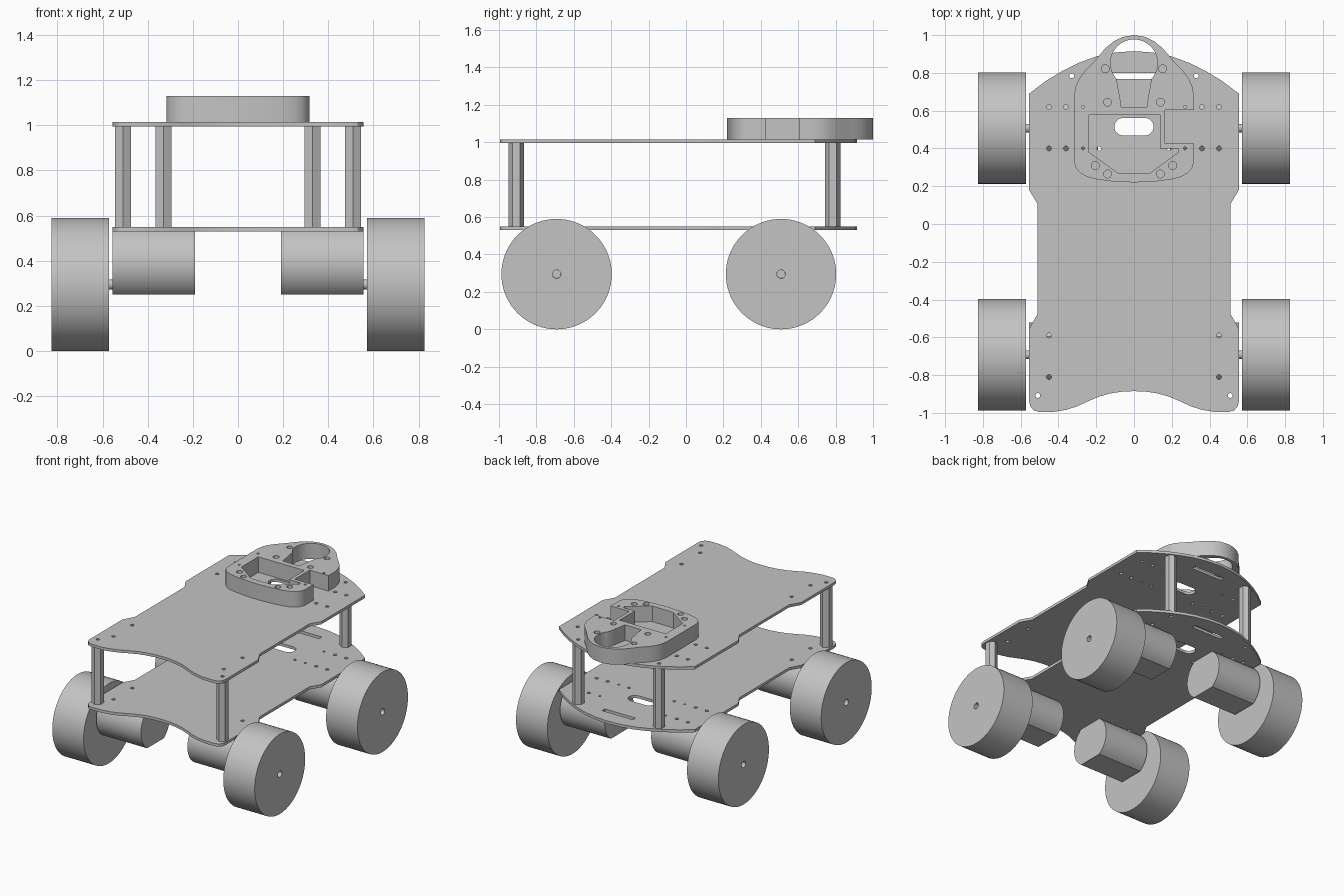
import bpy, bmesh, math
from math import pi, cos, sin, radians

cube = bpy.data.objects.get("Cube")
if cube:
    bpy.data.objects.remove(cube, do_unlink=True)

grey = bpy.data.materials.new("plain_grey")
grey.use_nodes = True
COLOUR = (0.55, 0.55, 0.55, 1)
grey.diffuse_color = COLOUR
grey.node_tree.nodes["Principled BSDF"].inputs["Base Color"].default_value = COLOUR


def arc(cx, cy, r, a0=0, a1=360, n=16):
    """Points on an arc; a full circle leaves out the repeated end."""
    steps = n if abs(a1 - a0) == 360 else n - 1
    return [(cx + r * cos(radians(a0 + (a1 - a0) * i / steps)),
             cy + r * sin(radians(a0 + (a1 - a0) * i / steps))) for i in range(n)]


def mirrored(half):
    """Close a right-hand half profile with its mirror image."""
    return half + [(-x, y) for x, y in reversed(half) if abs(x) > 1e-6]


def extrude(name, loops, depth, loc, sideways=False):
    """Extrude an outline (first loop) with holes (other loops), centred on loc."""
    curve = bpy.data.curves.new(name, 'CURVE')
    curve.dimensions = '2D'
    curve.fill_mode = 'BOTH'
    curve.extrude = depth / 2
    for loop in loops:
        s = curve.splines.new('POLY')
        s.points.add(len(loop) - 1)
        for p, (x, y) in zip(s.points, loop):
            p.co = (x, y, 0, 1)
        s.use_cyclic_u = True
    tmp = bpy.data.objects.new(name + "_tmp", curve)
    bpy.context.collection.objects.link(tmp)
    dg = bpy.context.evaluated_depsgraph_get()
    mesh = bpy.data.meshes.new_from_object(tmp.evaluated_get(dg))
    bpy.data.objects.remove(tmp, do_unlink=True)
    bpy.data.curves.remove(curve)
    bm = bmesh.new()
    bm.from_mesh(mesh)
    bmesh.ops.remove_doubles(bm, verts=bm.verts, dist=0.0002)
    bmesh.ops.recalc_face_normals(bm, faces=bm.faces)
    bm.to_mesh(mesh)
    bm.free()
    mesh.materials.clear()
    mesh.materials.append(grey)
    ob = bpy.data.objects.new(name, mesh)
    bpy.context.collection.objects.link(ob)
    ob.location = loc
    if sideways:  # extrusion runs along x
        ob.rotation_euler = (pi / 2, 0, pi / 2)
    bpy.ops.object.select_all(action='DESELECT')
    ob.select_set(True)
    bpy.context.view_layer.objects.active = ob
    bpy.ops.object.shade_smooth_by_angle(angle=radians(30))
    return ob


# Deck plates: scalloped end, waisted sides, bowed end
deck = mirrored([
    (0, -.885), (.06, -.887), (.12, -.896), (.18, -.912), (.24, -.937), (.30, -.965),
    (.36, -.984), (.42, -.994), (.50, -.995), (.53, -.987), (.548, -.968), (.555, -.94),
    (.555, -.555), (.51, -.475), (.51, .105), (.555, .18), (.555, .69),
    (.47, .755), (.38, .81), (.29, .854), (.20, .887), (.10, .908), (0, .915)])
round_slot = arc(.057, .515, .047, -90, 90, 10) + arc(-.057, .515, .047, 90, 270, 10)
thin_slot = [(-.125, .767), (.125, .767), (.125, .80), (-.125, .80)]
STANDOFFS = [(.33, .785), (.51, -.908)]
hole_spots = [(.45, .62, .013), (.36, .62, .013), (.27, .62, .008),
              (.45, .40, .013), (.36, .40, .013), (.27, .40, .008), (.185, .40, .011),
              (.45, -.59, .013), (.45, -.81, .013)]
hole_spots += [(x, y, .013) for x, y in STANDOFFS]
deck_holes = [arc(s * x, y, r, n=12) for x, y, r in hole_spots for s in (1, -1)]
for name, z in (("lower_deck", .54), ("upper_deck", 1.005)):
    extrude(name, [deck, round_slot, thin_slot] + deck_holes, .02, (0, 0, z))

# Hollow hexagonal standoffs
for end, (x, y) in zip(("rear", "front"), STANDOFFS):
    for side, s in (("left", 1), ("right", -1)):
        extrude(f"standoff_{end}_{side}", [arc(0, 0, .041, 90, 450, 6), arc(0, 0, .013, n=12)],
                .445, (s * x, y, .7725))

# Sensor housing: ring at one end, notch in one side, open pocket
housing = [
    (0, .22), (.12, .226), (.20, .237), (.25, .25), (.285, .27), (.307, .295), (.317, .33),
    (.317, .427), (.165, .427), (.165, .603), (.317, .603), (.317, .68), (.308, .73),
    (.29, .77), (.26, .81), (.22, .85), (.185, .892), (.15, .932), (.11, .965),
    (.06, .99), (0, 1.0)]
left_half = [(-x, y) for x, y in reversed(housing)
             if x > 0 and not (.42 < y < .61)]
ring_hole = (arc(0, .852, .125, -42, 222, 33)
             + [(-.082, .71), (-.073, .66), (-.067, .617), (.067, .617), (.073, .66), (.082, .71)])
pocket = [(-.238, .577), (.138, .577), (.138, .40), (.235, .40), (.235, .38),
          (.085, .27), (-.085, .27), (-.238, .38)]
housing_spots = [(.152, .822, .021), (.14, .645, .021), (.205, .31, .021),
                 (.14, .265, .021), (.27, .62, .008), (.27, .40, .008)]
housing_holes = [arc(s * x, y, r, n=14) for x, y, r in housing_spots for s in (1, -1)]
extrude("sensor_housing", [housing + left_half, ring_hole, pocket] + housing_holes,
        .115, (0, 0, 1.0725))

# Wheels, axles and flat-topped motors
WHEEL_R = .295
a = math.degrees(math.asin(.14 / .17))
motor = arc(0, 0, .17, -a, a, 20) + arc(0, 0, .17, 180 - a, 180 + a, 20)
for end, y in (("rear", .508), ("front", -.692)):
    for side, s in (("left", 1), ("right", -1)):
        tag = f"{end}_{side}"
        extrude(f"wheel_{tag}", [arc(0, 0, WHEEL_R, n=72), arc(0, 0, .023, n=20)],
                .256, (s * .699, y, WHEEL_R), True)
        extrude(f"axle_{tag}", [arc(0, 0, .0225, n=20)], .11, (s * .595, y, WHEEL_R), True)
        extrude(f"motor_{tag}", [motor], .365, (s * .3725, y, .39), True)
